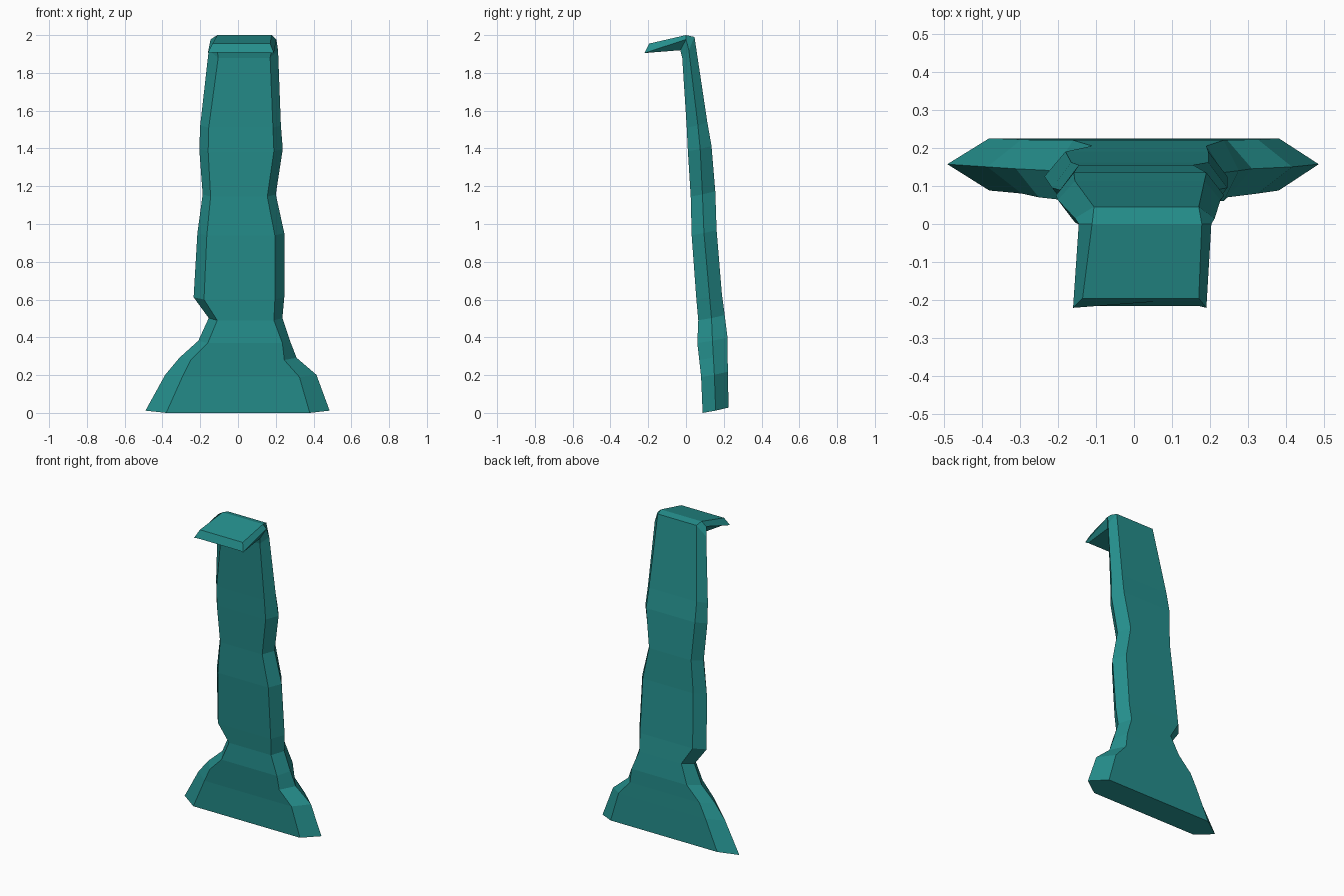
import bpy, bmesh

# Single teal colour
teal = bpy.data.materials.new("teal")
teal.diffuse_color = (0.018, 0.27, 0.26, 1)

# Column rings: outer left x, inner left x, inner right x, outer right x,
# front y, middle y, back y, front z
COLUMN = [
    (-.49, -.38, .38, .485, .088, .157, .225, 0),
    (-.385, -.295, .325, .415, .08, .15, .222, .19),
    (-.31, -.25, .245, .31, .07, .145, .22, .28),
    (-.21, -.16, .235, .275, .06, .14, .22, .37),
    (-.155, -.11, .19, .235, .065, .135, .205, .49),
    (-.235, -.18, .195, .245, .055, .125, .19, .60),
    (-.215, -.165, .195, .245, .03, .095, .162, .94),
    (-.187, -.145, .155, .2, .025, .087, .155, 1.145),
    (-.205, -.158, .19, .237, .01, .075, .135, 1.385),
    (-.2, -.155, .185, .227, .004, .063, .113, 1.51),
]
# Bent-over lip rings, same layout plus middle z and back z
LIP = [
    (-.155, -.105, .17, .212, -.02, .015, .045, 1.88, 1.92, 1.99),
    (-.145, -.11, .178, .203, -.03, .0, .0, 1.92, 1.977, 2.0),
    (-.16, -.135, .17, .19, -.215, -.22, -.195, 1.907, 1.905, 1.955),
]


def ring(bm, r):
    ol, il, ir, outr, yf, ym, yb, zf = r[:8]
    zm, zb = r[8:] if len(r) > 8 else (zf + .012, zf + .028)
    pts = [(il, yf, zf), (ir, yf, zf), (outr, ym, zm),
           (ir, yb, zb), (il, yb, zb), (ol, ym, zm)]
    return [bm.verts.new(p) for p in pts]


# Loft the six-sided rings up the column and out along the lip
bm = bmesh.new()
rings = [ring(bm, r) for r in COLUMN + LIP]
for a, b in zip(rings, rings[1:]):
    for i in range(6):
        j = (i + 1) % 6
        bm.faces.new((a[i], a[j], b[j], b[i]))
bm.faces.new(rings[0][::-1])
bm.faces.new(rings[-1])
bmesh.ops.recalc_face_normals(bm, faces=bm.faces)

mesh = bpy.data.meshes.new("hooked_column")
bm.to_mesh(mesh)
bm.free()
mesh.materials.append(teal)
obj = bpy.data.objects.new("hooked_column", mesh)
bpy.context.collection.objects.link(obj)
